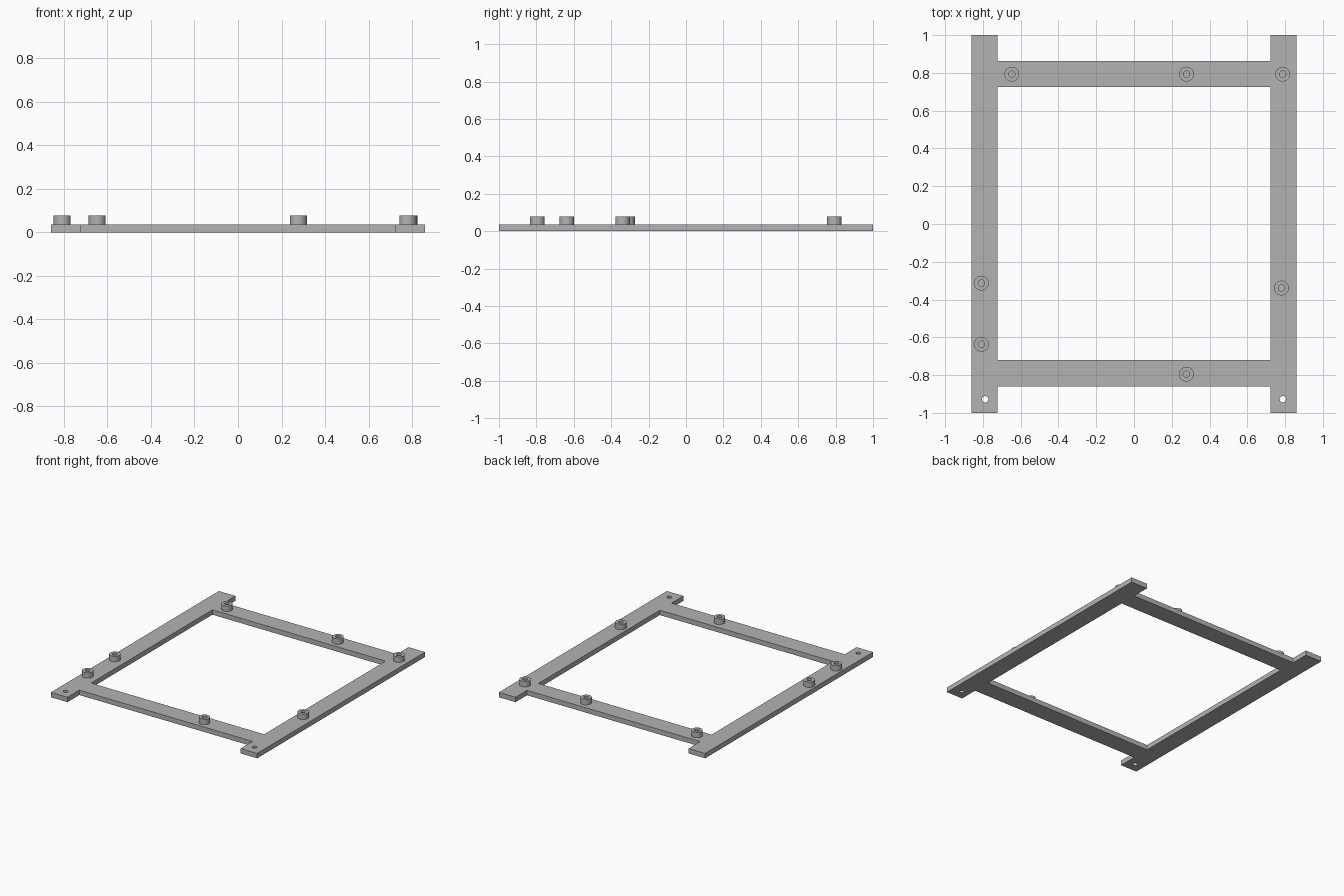
import bpy, bmesh, math

if "Cube" in bpy.data.objects:
    bpy.data.objects.remove(bpy.data.objects["Cube"])

PLATE = 0.037   # frame thickness
TOP = 0.078     # top of the standoffs
HOLE = 0.017

grey = bpy.data.materials.new("plain grey")
grey.diffuse_color = (0.45, 0.45, 0.45, 1)
grey.use_nodes = True
grey.node_tree.nodes["Principled BSDF"].inputs["Base Color"].default_value = grey.diffuse_color


def circle(x, y, r, n=32):
    return [(x + r * math.cos(2 * math.pi * i / n),
             y + r * math.sin(2 * math.pi * i / n)) for i in range(n)]


def extrude_loops(name, loops, z0, z1):
    """Fill nested 2D outlines (inner ones become holes) and extrude from z0 to z1."""
    cu = bpy.data.curves.new(name, 'CURVE')
    cu.dimensions = '2D'
    cu.fill_mode = 'BOTH'
    cu.extrude = (z1 - z0) / 2
    for pts in loops:
        s = cu.splines.new('POLY')
        s.points.add(len(pts) - 1)
        for p, (x, y) in zip(s.points, pts):
            p.co = (x, y, 0, 1)
        s.use_cyclic_u = True
    ob = bpy.data.objects.new(name, cu)
    bpy.context.collection.objects.link(ob)
    bpy.ops.object.select_all(action='DESELECT')
    ob.select_set(True)
    bpy.context.view_layer.objects.active = ob
    bpy.ops.object.convert(target='MESH')
    ob = bpy.context.view_layer.objects.active
    bm = bmesh.new()
    bm.from_mesh(ob.data)
    bmesh.ops.translate(bm, verts=bm.verts, vec=(0, 0, (z0 + z1) / 2))
    bmesh.ops.remove_doubles(bm, verts=bm.verts, dist=1e-5)
    bmesh.ops.recalc_face_normals(bm, faces=bm.faces)
    bm.to_mesh(ob.data)
    bm.free()
    ob.data.materials.clear()
    ob.data.materials.append(grey)
    bpy.ops.object.shade_smooth_by_angle(angle=math.radians(30))
    return ob


# Frame: two long side rails joined by two cross bars, with two screw holes
XO, XI = 0.86, 0.722
BACK_O, BACK_I, FRONT_I, FRONT_O = 0.863, 0.726, -0.719, -0.859
right = [(XI, -1), (XO, -1), (XO, 1), (XI, 1), (XI, BACK_O)]
left = [(-XI, BACK_O), (-XI, 1), (-XO, 1), (-XO, -1), (-XI, -1)]
outline = right + left + [(-XI, FRONT_O), (XI, FRONT_O)]
window = [(-XI, FRONT_I), (XI, FRONT_I), (XI, BACK_I), (-XI, BACK_I)]
screw_holes = [circle(sx * 0.788, -0.928, HOLE) for sx in (-1, 1)]
extrude_loops("frame", [outline, window] + screw_holes, 0, PLATE)

# Standoffs: short tubes standing on the frame
for i, (x, y) in enumerate([(-0.647, 0.793), (0.278, 0.793), (0.787, 0.793),
                            (-0.808, -0.313), (-0.808, -0.637),
                            (0.781, -0.339), (0.277, -0.795)]):
    extrude_loops(f"standoff_{i + 1}", [circle(x, y, 0.039), circle(x, y, HOLE)], PLATE, TOP)
